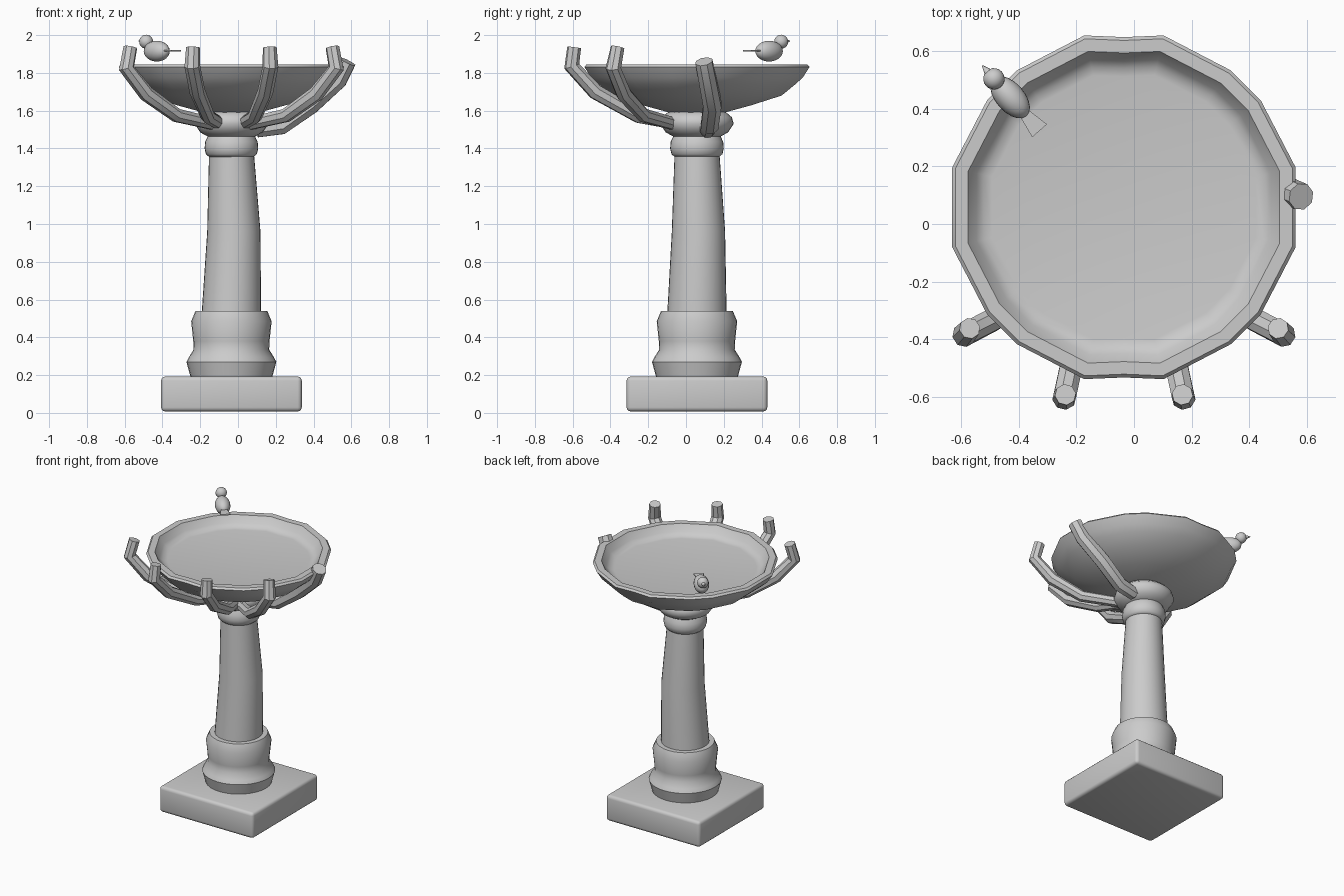
import bpy, bmesh, math
from mathutils import Vector

if "Cube" in bpy.data.objects:
    bpy.data.objects.remove(bpy.data.objects["Cube"])

CX, CY = -0.035, 0.058          # pedestal axis

stone = bpy.data.materials.new("grey stone")
stone.diffuse_color = (0.6, 0.6, 0.6, 1)
stone.use_nodes = True
stone.node_tree.nodes["Principled BSDF"].inputs["Base Color"].default_value = stone.diffuse_color


def finish(name, bm, angle=30):
    bmesh.ops.recalc_face_normals(bm, faces=bm.faces)
    me = bpy.data.meshes.new(name)
    bm.to_mesh(me)
    bm.free()
    ob = bpy.data.objects.new(name, me)
    bpy.context.collection.objects.link(ob)
    me.materials.append(stone)
    bpy.ops.object.select_all(action='DESELECT')
    ob.select_set(True)
    bpy.context.view_layer.objects.active = ob
    bpy.ops.object.shade_smooth_by_angle(angle=math.radians(angle))
    return ob


def skin(name, rings, angle=30):
    """Bridge equal-length rings of points and cap both ends."""
    bm = bmesh.new()
    vs = [[bm.verts.new(p) for p in ring] for ring in rings]
    n = len(vs[0])
    for a, b in zip(vs, vs[1:]):
        for i in range(n):
            j = (i + 1) % n
            bm.faces.new((a[i], a[j], b[j], b[i]))
    bm.faces.new(vs[0][::-1])
    bm.faces.new(vs[-1])
    return finish(name, bm, angle)


ROUND = [(i * 360 / 32, 1) for i in range(32)]


def lathe(name, profile, outline=ROUND, angle=30):
    """Profile rows are radius, z and optional axis offset in x, y."""
    rings = []
    for r, z, *off in profile:
        ox, oy = off or (0, 0)
        rings.append([(CX + ox + r * f * math.cos(math.radians(a)),
                       CY + oy + r * f * math.sin(math.radians(a)), z) for a, f in outline])
    return skin(name, rings, angle)


def tube(name, path, radii, sides=8):
    """Faceted tube swept along a bent path."""
    pts = [Vector(p) for p in path]
    dirs = [(b - a).normalized() for a, b in zip(pts, pts[1:])]
    tangents = [dirs[0]] + [(a + b).normalized() for a, b in zip(dirs, dirs[1:])] + [dirs[-1]]
    side = (pts[-1] - pts[0]).cross(Vector((0, 0, 1))).normalized()
    rings = []
    for p, t, r in zip(pts, tangents, radii):
        u = (side - t * side.dot(t)).normalized()
        v = t.cross(u)
        rings.append([p + r * (u * math.cos(k) + v * math.sin(k))
                      for k in [(i + 0.5) * math.tau / sides for i in range(sides)]])
    return skin(name, rings)


# Square base slab with softened edges
bm = bmesh.new()
bmesh.ops.create_cube(bm, size=1)
for v in bm.verts:
    v.co = (CX + v.co.x * 0.745, CY + v.co.y * 0.745, 0.1 + v.co.z * 0.185)
bmesh.ops.bevel(bm, geom=bm.edges[:], offset=0.022, segments=3, profile=0.5, affect='EDGES')
finish("base_slab", bm, 40)

# Pedestal: moulded foot, bent shaft, neck ring and cup under the bowl
lathe("pedestal_foot", [(0.215, 0.185), (0.238, 0.27), (0.225, 0.295), (0.2, 0.335),
                        (0.202, 0.38), (0.213, 0.485), (0.19, 0.54)], angle=40)
lathe("shaft", [(0.157, 0.53), (0.141, 0.96, 0.013, 0.008), (0.118, 1.39)])
lathe("neck_ring", [(0.118, 1.355), (0.135, 1.37), (0.142, 1.4), (0.139, 1.435),
                    (0.125, 1.465)], angle=60)
lathe("bowl_support", [(0.11, 1.455), (0.165, 1.485), (0.195, 1.53), (0.185, 1.565),
                       (0.15, 1.595)], angle=60)

# Bowl with an uneven many-sided outline, repeated in each quadrant
quarter = [(13, 1.0), (38, 0.985), (52, 0.985), (77, 1.0)]
outline = sorted([(a, f) for a, f in quarter] + [(180 - a, f) for a, f in quarter] +
                 [(180 + a, f) for a, f in quarter] + [(360 - a, f) for a, f in quarter] +
                 [(90, 0.965), (270, 0.965)])
lathe("bowl", [(0.15, 1.59), (0.3, 1.63), (0.46, 1.68), (0.535, 1.74), (0.575, 1.775),
               (0.612, 1.832), (0.6, 1.845), (0.555, 1.845), (0.525, 1.8), (0.5, 1.78),
               (0.47, 1.775)], outline, 35)

# Four front arms, mirrored about the pedestal axis
arms = {
    "outer_arm": [(0.05, -0.03, 1.52), (0.29, -0.225, 1.575), (0.45, -0.33, 1.69),
                  (0.555, -0.385, 1.825), (0.535, -0.362, 1.935)],
    "inner_arm": [(0.05, -0.02, 1.525), (0.125, -0.25, 1.57), (0.18, -0.48, 1.70),
                  (0.207, -0.605, 1.835), (0.203, -0.592, 1.935)],
}
for name, path in arms.items():
    for side, s in (("left", -1), ("right", 1)):
        tube(name + "_" + side, [(CX + s * x, y, z) for x, y, z in path],
             [0.034, 0.038, 0.042, 0.042, 0.037])

# Single thicker side arm
tube("side_arm", [(0.1, 0.115, 1.5), (0.23, 0.125, 1.52), (0.385, 0.14, 1.63),
                  (0.53, 0.115, 1.76), (0.58, 0.095, 1.86)],
     [0.045, 0.05, 0.052, 0.05, 0.048])

# Small bird on the rim, facing outward
fwd = Vector((-0.66, 0.75, 0)).normalized()
lat = Vector((-fwd.y, fwd.x, 0))
up = Vector((0, 0, 1))
body = Vector((-0.43, 0.44, 1.915))


def local(f, l, u):
    return body + fwd * f + lat * l + up * u


def ball(name, centre, size):
    bm = bmesh.new()
    bmesh.ops.create_uvsphere(bm, u_segments=20, v_segments=12, radius=1)
    for v in bm.verts:
        v.co = local(*[c + q * s for c, q, s in zip(centre, v.co, size)])
    finish(name, bm, 60)


ball("bird_body", (0, 0, 0), (0.088, 0.05, 0.055))
ball("bird_head", (0.085, 0, 0.05), (0.037, 0.037, 0.037))

# Beak: small cone
skin("bird_beak", [[local(f, r * math.cos(k), 0.053 + r * math.sin(k))
                    for k in [i * math.tau / 8 for i in range(8)]]
                   for f, r in ((0.112, 0.016), (0.146, 0.002))], 60)

# Tail: flat flared plate
skin("bird_tail", [[local(f, l * w, 0.002 + u * 0.004)
                    for l, u in ((-1, -1), (1, -1), (1, 1), (-1, 1))]
                   for f, w in ((-0.06, 0.016), (-0.155, 0.034))])
